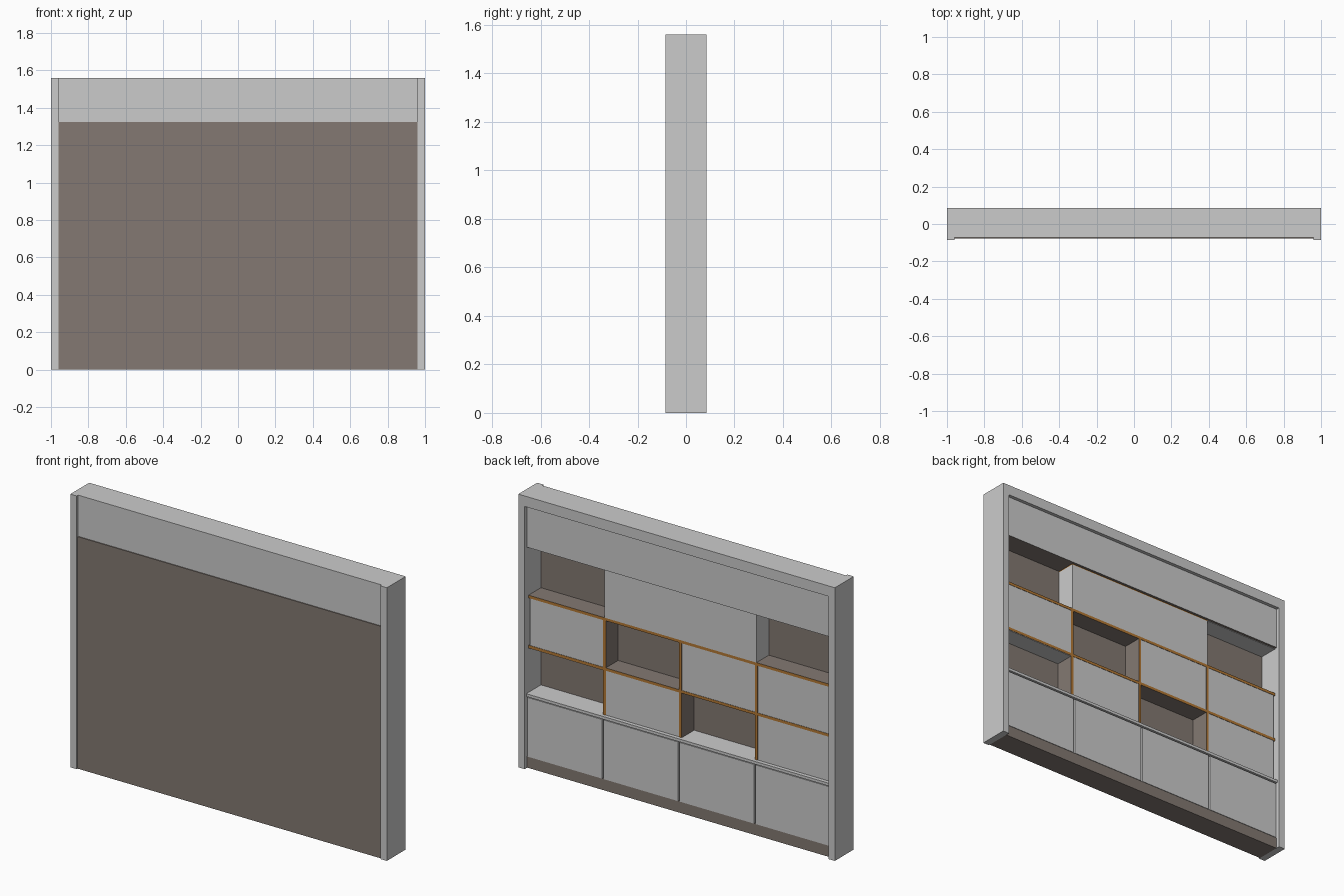
import bpy

cube = bpy.data.objects.get("Cube")
if cube:
    bpy.data.objects.remove(cube, do_unlink=True)


def material(name, color):
    m = bpy.data.materials.new(name)
    m.use_nodes = True
    m.diffuse_color = (*color, 1)
    m.node_tree.nodes["Principled BSDF"].inputs["Base Color"].default_value = (*color, 1)
    return m


grey = material("pale_grey_paint", (0.6, 0.6, 0.6))
brown = material("brown_board", (0.227, 0.191, 0.168))
orange = material("orange_wood_edge", (0.45, 0.19, 0.035))


def box(name, x, y, z, mat, accent=None, rule=None):
    """Box from (min, max) ranges; faces whose normal meets the rule take the accent."""
    verts = [(a, b, c) for a in x for b in y for c in z]
    faces = [(0, 1, 3, 2), (4, 6, 7, 5), (0, 4, 5, 1),
             (2, 3, 7, 6), (0, 2, 6, 4), (1, 5, 7, 3)]
    mesh = bpy.data.meshes.new(name)
    mesh.from_pydata(verts, [], faces)
    mesh.update()
    mesh.materials.append(mat)
    if accent:
        mesh.materials.append(accent)
        for p in mesh.polygons:
            p.material_index = int(rule(p.normal))
    obj = bpy.data.objects.new(name, mesh)
    bpy.context.collection.objects.link(obj)
    return obj


def faces_back(n):
    return n.y > 0.5


def faces_down(n):
    return n.z < -0.5


HALF, INNER, TOP = 1.0, 0.96, 1.56
DEPTH = 0.085        # outer half depth
WALL = -0.062        # inside face of the rear board
EDGE = 0.05          # open edge of shelves and dividers
DOOR = 0.065         # outer face of doors and header
COUNTER, PLINTH, HEADER = 0.425, 0.065, 1.26
SHELVES = [0.98, 0.695]
THICK = 0.016
BAY = INNER / 2
span = (-INNER, INNER)

# Outer frame
for side, s in (("left", 1), ("right", -1)):
    box(side + "_pillar", sorted((s * INNER, s * HALF)), (-DEPTH, DEPTH), (0, TOP), grey)
box("rear_board", span, (-0.077, WALL), (0, 1.325), brown)
box("front_fascia", span, (-0.072, WALL), (1.325, TOP), grey)
box("top_board", span, (WALL, DEPTH), (1.5, TOP), grey)
box("header_panel", span, (WALL, DOOR), (HEADER, 1.5), grey, brown, faces_down)
box("plinth", span, (WALL, 0.062), (0, PLINTH), brown)

# Shelves and counter
for i, z in enumerate(SHELVES):
    box(f"shelf_{i + 1}", span, (WALL, EDGE), (z - THICK, z), brown, orange, faces_back)
box("counter", span, (WALL, 0.07), (COUNTER - THICK, COUNTER), grey)

# Dividers in the two middle rows
rows = [(SHELVES[1], SHELVES[0] - THICK), (COUNTER, SHELVES[1] - THICK)]
for r, z in enumerate(rows):
    for i in (-1, 0, 1):
        x = i * BAY
        box(f"divider_{r + 1}_{i + 2}", (x - THICK / 2, x + THICK / 2),
            (WALL, EDGE), z, brown, orange, faces_back)


def bay(i):
    """Horizontal range of a bay, counted from +x."""
    return INNER - (i + 1) * BAY, INNER - i * BAY


# Closed cupboards
box("upper_cupboard", (-BAY, BAY), (WALL, EDGE), (SHELVES[0], HEADER - 0.005), grey)
box("upper_cupboard_trim", (-BAY, BAY), (WALL, EDGE), (HEADER - 0.005, HEADER), orange)
for r, closed in enumerate([(0, 2, 3), (1, 3)]):
    low, high = rows[r]
    for i in closed:
        a, b = bay(i)
        box(f"cupboard_{r + 1}_{i + 1}", (a + THICK / 2, b - THICK / 2),
            (WALL, EDGE - 0.002), (low, high), grey)

# Grey linings above two open bays
box("upper_bay_lining", (-INNER, -BAY), (WALL, EDGE), (HEADER - 0.003, HEADER), grey)
box("lower_bay_lining", (BAY + THICK / 2, INNER), (WALL, EDGE - 0.002),
    (SHELVES[1] - THICK - 0.003, SHELVES[1] - THICK), grey)

# Base cabinet and its doors
box("base_carcass", span, (WALL, EDGE), (PLINTH, COUNTER - THICK), brown)
for i in range(4):
    a, b = bay(i)
    box(f"base_door_{i + 1}", (a + 0.005, b - 0.005), (EDGE, DOOR),
        (PLINTH, COUNTER - THICK - 0.006), grey)
